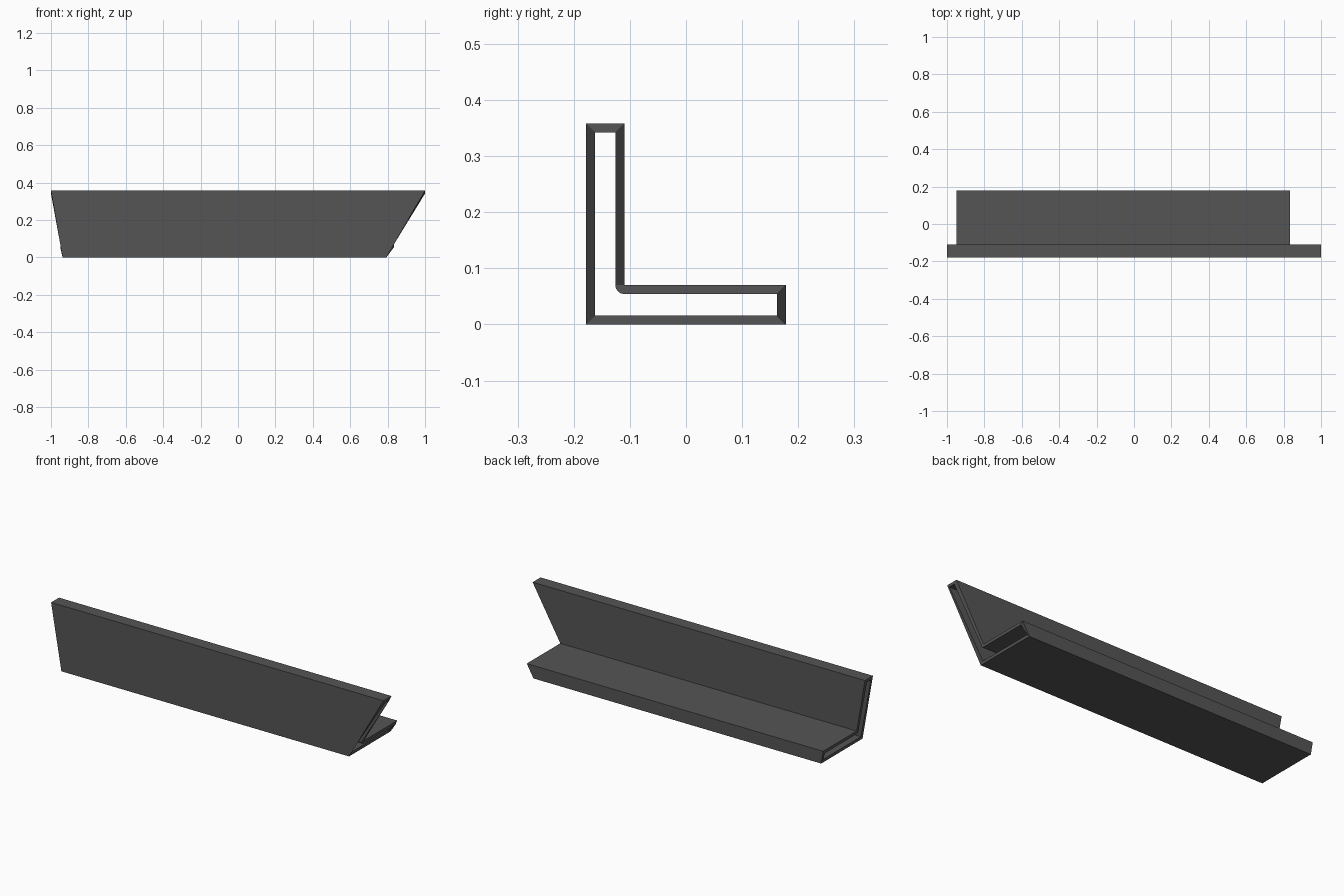
import bpy, bmesh
from math import pi, cos, sin

if "Cube" in bpy.data.objects:
    bpy.data.objects.remove(bpy.data.objects["Cube"])

T = 0.016            # wall thickness
H, W, A = 0.358, 0.178, 0.07   # height, half depth, leg thickness

# Outer L profile (y, z) and the direction towards the hollow at each corner
outer = [(-W, 0), (W, 0), (W, A), (-W + A - 0.002, A), (-W + A - 0.002, H), (-W, H)]
inward = [(1, 1), (-1, 1), (-1, -1), None, (-1, -1), (1, -1)]


def end_x(z, side):
    """Slanted end cuts: steep on the left, shallow on the right."""
    t = z / H
    return 0.793 + 0.207 * t if side > 0 else -0.938 - 0.062 * t


bm = bmesh.new()
rings = {}
for side in (-1, 1):
    outs, ins = [], []
    for (y, z), d in zip(outer, inward):
        x = end_x(z, side)
        outs.append(bm.verts.new((x, y, z)))
        if d:
            offs = [(d[0] * T, d[1] * T)]
        else:  # rounded inner bend wraps around the outer corner
            offs = [(T * cos(a), T * sin(a)) for a in
                    [-pi / 2 - pi / 2 * k / 4 for k in range(5)]]
        ins.append([bm.verts.new((x, y + p, z + q)) for p, q in offs])
    rings[side] = (outs, ins)

    # End rim between the outer and hollow outlines
    n = len(outs)
    for i in range(n):
        j = (i + 1) % n
        bm.faces.new((outs[i], outs[j], ins[j][0], ins[i][-1]))
        for a, b in zip(ins[i], ins[i][1:]):
            bm.faces.new((outs[i], b, a))

# Long outer and inner walls
for k in (0, 1):
    l, r = rings[-1][k], rings[1][k]
    if k:
        l, r = sum(l, []), sum(r, [])
    for i in range(len(l)):
        j = (i + 1) % len(l)
        bm.faces.new((l[i], l[j], r[j], r[i]))

bmesh.ops.recalc_face_normals(bm, faces=bm.faces)
mesh = bpy.data.meshes.new("hollow_angle_trim")
bm.to_mesh(mesh)
bm.free()
trim = bpy.data.objects.new("hollow_angle_trim", mesh)
bpy.context.collection.objects.link(trim)

# Dark grey finish
mat = bpy.data.materials.new("dark_grey")
mat.diffuse_color = (0.09, 0.09, 0.09, 1)
mat.use_nodes = True
mat.node_tree.nodes["Principled BSDF"].inputs["Base Color"].default_value = mat.diffuse_color
mesh.materials.append(mat)
